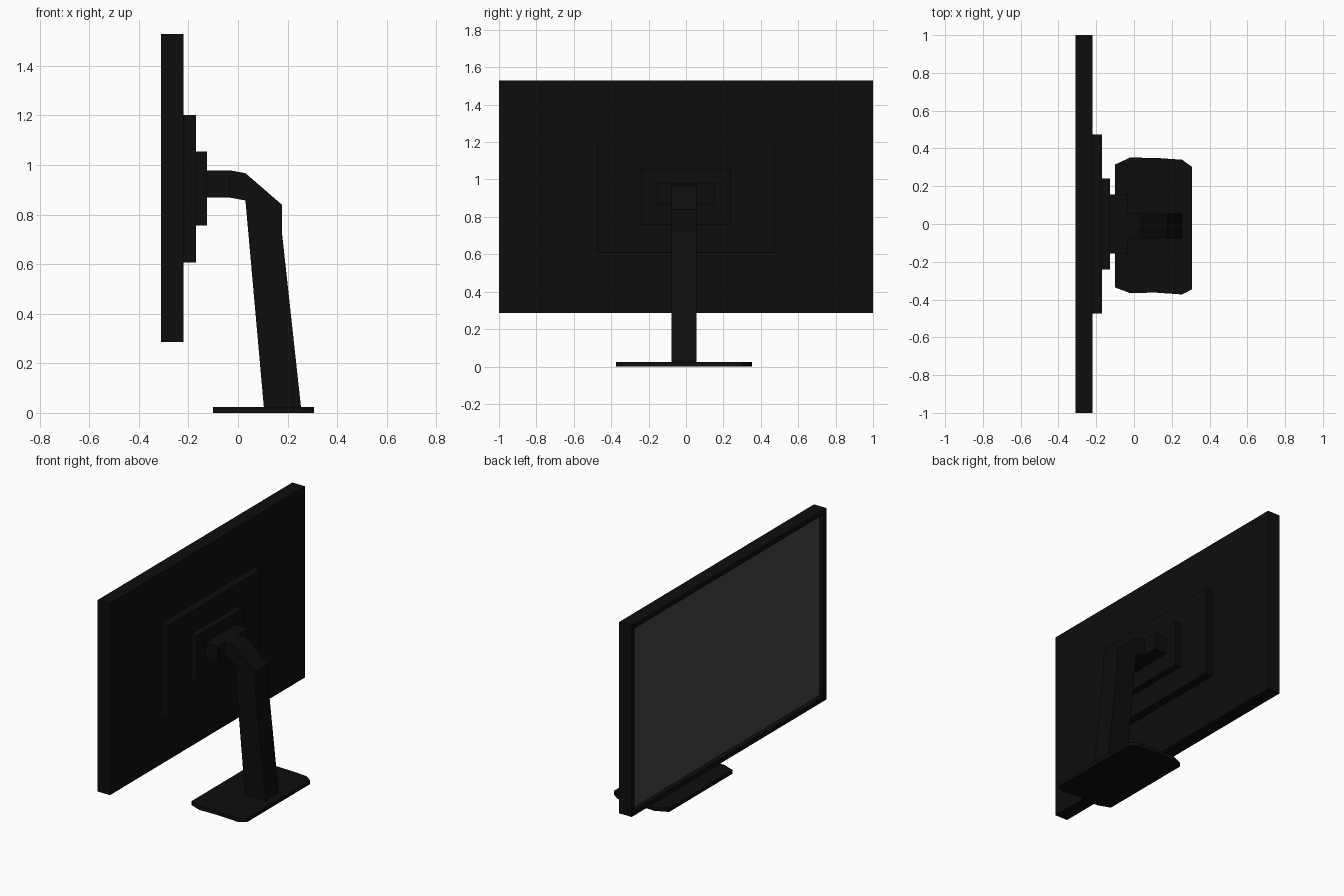
import bpy, bmesh

if "Cube" in bpy.data.objects:
    bpy.data.objects.remove(bpy.data.objects["Cube"])


def material(name, v):
    m = bpy.data.materials.new(name)
    m.diffuse_color = (v, v, v, 1)
    m.use_nodes = True
    m.node_tree.nodes["Principled BSDF"].inputs["Base Color"].default_value = m.diffuse_color
    return m


BLACK = material("black_plastic", 0.004)
GLASS = material("screen_grey", 0.058)


def finish(bm, name, mat):
    bmesh.ops.recalc_face_normals(bm, faces=bm.faces)
    mesh = bpy.data.meshes.new(name)
    bm.to_mesh(mesh)
    bm.free()
    ob = bpy.data.objects.new(name, mesh)
    bpy.context.collection.objects.link(ob)
    mesh.materials.append(mat)
    return ob


def box_mesh(x, y, z):
    bm = bmesh.new()
    bmesh.ops.create_cube(bm, size=1)
    for v in bm.verts:
        v.co = [r[0] if c < 0 else r[1] for c, r in zip(v.co, (x, y, z))]
    return bm


def box(name, x, y, z):
    return finish(box_mesh(x, y, z), name, BLACK)


def prism(name, points, offset):
    bm = bmesh.new()
    face = bm.faces.new([bm.verts.new(p) for p in points])
    ext = bmesh.ops.extrude_face_region(bm, geom=[face], use_keep_orig=True)
    new = [g for g in ext["geom"] if isinstance(g, bmesh.types.BMVert)]
    bmesh.ops.translate(bm, verts=new, vec=offset)
    return finish(bm, name, BLACK)


# Panel housing with a recessed screen on the -x face
bm = box_mesh((-0.31, -0.22), (-1, 1), (0.285, 1.528))
bm.normal_update()
front = min(bm.faces, key=lambda f: f.calc_center_median().x)
bmesh.ops.inset_region(bm, faces=[front], thickness=0.042)
bmesh.ops.inset_region(bm, faces=[front], thickness=0.0, depth=-0.03)
front.material_index = 1
panel = finish(bm, "display_panel", BLACK)
panel.data.materials.append(GLASS)

# Stepped rear housing and mount
box("rear_housing", (-0.23, -0.169), (-0.475, 0.475), (0.607, 1.201))
box("mount_plate", (-0.18, -0.126), (-0.24, 0.24), (0.756, 1.055))
box("mount_block", (-0.135, -0.035), (-0.155, 0.155), (0.868, 0.978))

# Bent stand arm
arm = [(-0.04, 0.978), (-0.03, 0.978), (0.03, 0.967), (0.177, 0.84),
       (0.177, 0.73), (0.255, 0.015), (0.105, 0.015), (0.03, 0.857),
       (-0.03, 0.868), (-0.04, 0.868)]
prism("stand_arm", [(x, -0.077, z) for x, z in arm], (0, 0.132, 0))

# Faceted foot
foot = [(-0.1, 0.315), (-0.02, 0.352), (0.13, 0.349), (0.255, 0.34),
        (0.306, 0.303), (0.306, -0.346), (0.255, -0.373), (0.11, -0.363),
        (-0.02, -0.366), (-0.1, -0.336)]
prism("stand_foot", [(x, y, 0) for x, y in foot], (0, 0, 0.024))
